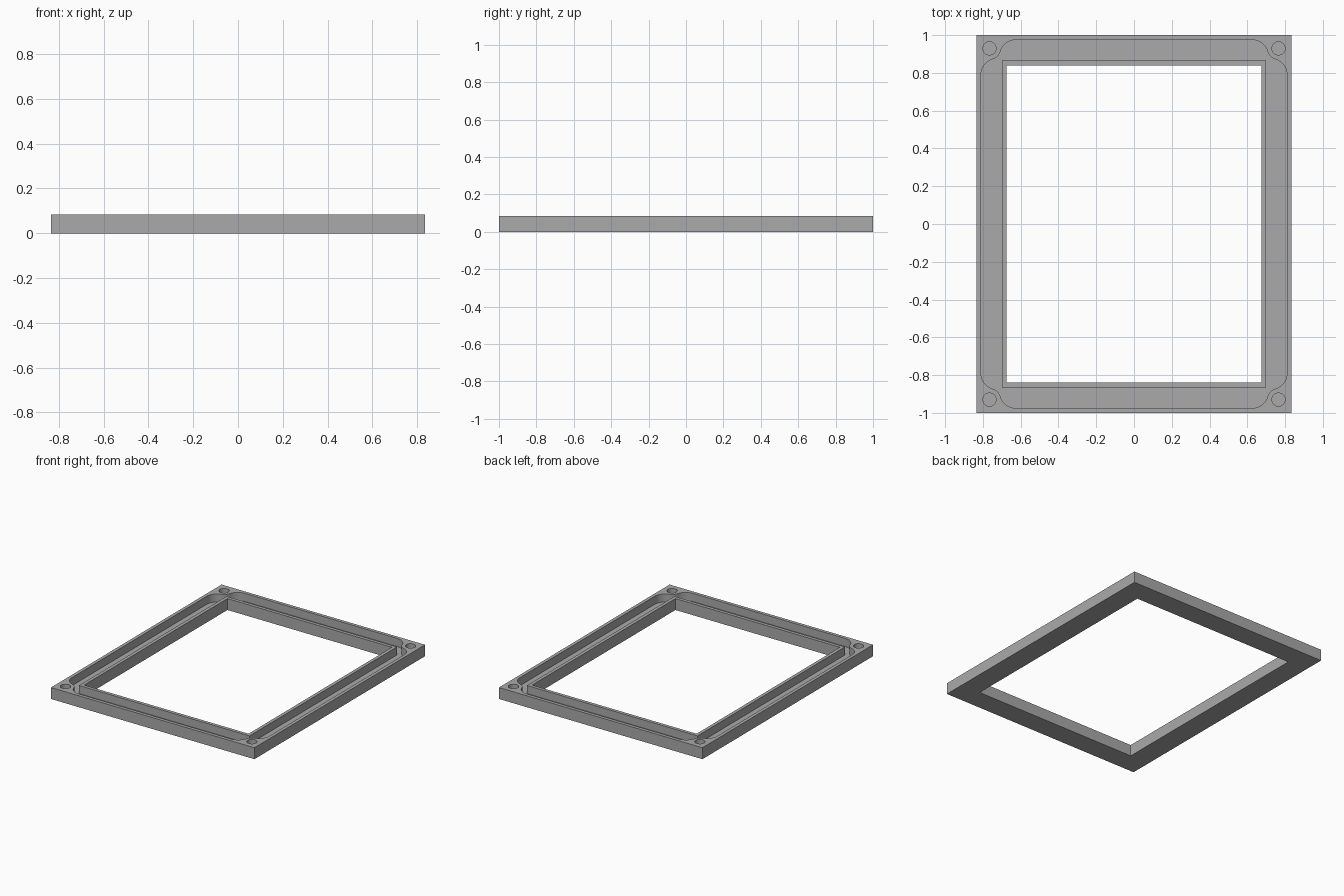
import bpy
import bmesh
from math import atan2, cos, sin, pi, sqrt, tau

cube = bpy.data.objects.get("Cube")
if cube:
    bpy.data.objects.remove(cube, do_unlink=True)

HALF_X, HALF_Y, HEIGHT = 0.835, 1.0, 0.085
FLOOR = 0.025                      # thickness left under groove and holes
WALL = 0.025                       # thickness of outer wall and inner lip
OPEN_X, OPEN_Y = 0.675, 0.84       # half size of the opening
HOLE_X, HOLE_Y, HOLE_R = 0.765, 0.93, 0.035
BOSS_R, FILLET_R = 0.06, 0.085     # corner boss and its blending fillets

grey = bpy.data.materials.new("Mid grey")
grey.use_nodes = True
colour = (0.4, 0.4, 0.4, 1.0)
grey.diffuse_color = colour
grey.node_tree.nodes["Principled BSDF"].inputs["Base Color"].default_value = colour


def prism(name, outline, z0, z1):
    """Extrude a counter-clockwise outline from z0 to z1."""
    bm = bmesh.new()
    base = bm.faces.new([bm.verts.new((x, y, z0)) for x, y in outline])
    top = bmesh.ops.extrude_face_region(bm, geom=[base])["geom"]
    verts = [v for v in top if isinstance(v, bmesh.types.BMVert)]
    bmesh.ops.translate(bm, verts=verts, vec=(0, 0, z1 - z0))
    bmesh.ops.recalc_face_normals(bm, faces=bm.faces)
    mesh = bpy.data.meshes.new(name)
    bm.to_mesh(mesh)
    bm.free()
    mesh.materials.append(grey)
    obj = bpy.data.objects.new(name, mesh)
    bpy.context.collection.objects.link(obj)
    return obj


def rectangle(hx, hy):
    return [(-hx, -hy), (hx, -hy), (hx, hy), (-hx, hy)]


def arc(cx, cy, r, a0, a1, steps):
    angles = [a0 + (a1 - a0) * i / steps for i in range(steps + 1)]
    return [(cx + r * cos(a), cy + r * sin(a)) for a in angles]


def cut(target, cutter):
    """Subtract the cutter from the target and remove the cutter."""
    mod = target.modifiers.new("Cut", 'BOOLEAN')
    mod.operation, mod.solver, mod.object = 'DIFFERENCE', 'EXACT', cutter
    graph = bpy.context.evaluated_depsgraph_get()
    mesh = bpy.data.meshes.new_from_object(target.evaluated_get(graph))
    target.modifiers.clear()
    target.data = mesh
    bpy.data.objects.remove(cutter, do_unlink=True)


def groove_outline():
    """Rounded outline that bends inward around each corner boss."""
    edge_x, edge_y = HALF_X - WALL, HALF_Y - WALL
    reach = BOSS_R + FILLET_R
    fx = edge_x - FILLET_R
    fy = HOLE_Y - sqrt(reach ** 2 - (HOLE_X - fx) ** 2)
    gy = edge_y - FILLET_R
    gx = HOLE_X - sqrt(reach ** 2 - (HOLE_Y - gy) ** 2)
    a = atan2(HOLE_Y - fy, HOLE_X - fx)
    b = atan2(HOLE_Y - gy, HOLE_X - gx)
    corner = arc(fx, fy, FILLET_R, 0, a, 10)
    corner += arc(HOLE_X, HOLE_Y, BOSS_R, a + pi, b + pi, 10)[1:-1]
    corner += arc(gx, gy, FILLET_R, b, pi / 2, 10)
    points = []
    for sx, sy in ((1, 1), (-1, 1), (-1, -1), (1, -1)):
        side = [(sx * x, sy * y) for x, y in corner]
        points += side if sx * sy > 0 else side[::-1]
    return points


# Main slab with the central opening
frame = prism("frame", rectangle(HALF_X, HALF_Y), 0, HEIGHT)
cut(frame, prism("opening_cutter", rectangle(OPEN_X, OPEN_Y), -0.1, 0.2))

# Groove between the outer wall and the inner lip
groove = prism("groove_cutter", groove_outline(), FLOOR, 0.15)
cut(groove, prism("lip_block", rectangle(OPEN_X + WALL, OPEN_Y + WALL), -0.1, 0.3))
cut(frame, groove)

# Blind screw holes in the corner bosses
for sx in (-1, 1):
    for sy in (-1, 1):
        circle = arc(sx * HOLE_X, sy * HOLE_Y, HOLE_R, 0, tau, 32)[:-1]
        cut(frame, prism("hole_cutter", circle, FLOOR, 0.15))

bpy.ops.object.select_all(action='DESELECT')
frame.select_set(True)
bpy.context.view_layer.objects.active = frame
bpy.ops.object.shade_smooth_by_angle(angle=pi / 6)
